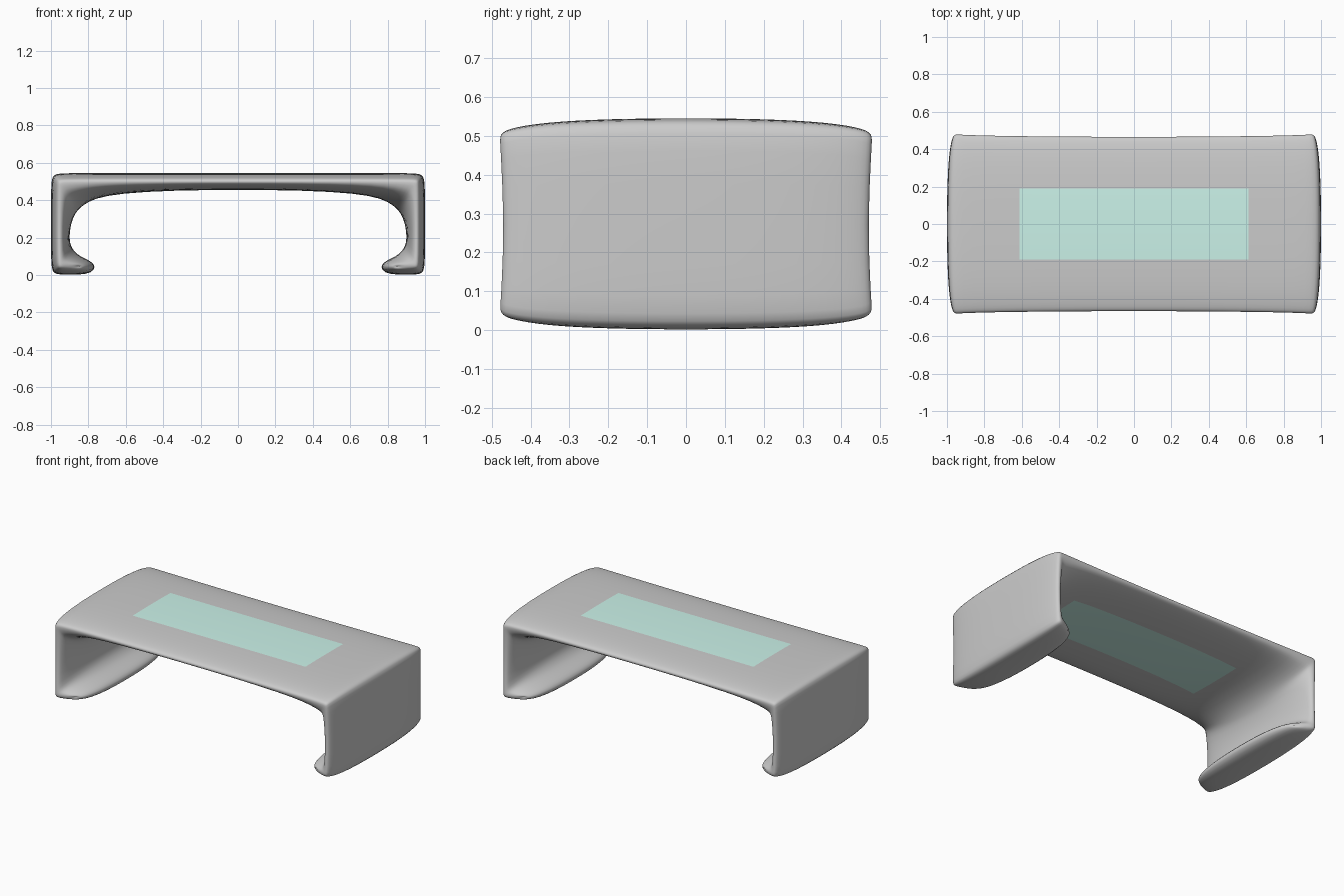
import bpy, bmesh

if "Cube" in bpy.data.objects:
    bpy.data.objects.remove(bpy.data.objects["Cube"])

# Half profile from table centre to foot tip:
# outer (x, z), rim (x, z), inner (x, z), half depth
ROWS = [
    (.00, .545, .00, .500, .00, .456, .468),
    (.35, .545, .35, .500, .35, .453, .469),
    (.63, .545, .63, .500, .63, .437, .472),
    (.80, .545, .80, .499, .77, .410, .475),
    (.93, .545, .91, .498, .83, .372, .479),
    (.972, .541, .948, .497, .85, .352, .481),
    (.992, .528, .953, .490, .865, .335, .481),
    (1.0, .490, .955, .460, .882, .308, .479),
    (1.0, .270, .955, .270, .902, .235, .470),
    (1.0, .060, .955, .090, .900, .170, .478),
    (.992, .018, .953, .055, .885, .140, .481),
    (.972, .005, .945, .048, .868, .120, .480),
    (.93, .001, .92, .046, .850, .105, .470),
    (.84, .002, .88, .046, .812, .085, .450),
    (.785, .011, .865, .046, .780, .070, .430),
    (.760, .042, .855, .046, .760, .042, .420),
]
STEPS = [0, .2, .405, .6, .75, .87, .95, .985, 1]
STATIONS = [-s for s in STEPS[:0:-1]] + STEPS


def puff(s):
    """Lens-shaped thickness falloff across the depth."""
    return max(0, 1 - abs(s) ** 2.5) ** .41


# Mirror the half profile
full = [(-a, b, -c, d, -e, f, h) for a, b, c, d, e, f, h in ROWS[:0:-1]] + ROWS

# Lofted tabletop, legs and feet as one padded shell
bm = bmesh.new()
skins = []
for k in (0, 4):
    skins.append([[bm.verts.new((r[2] + (r[k] - r[2]) * puff(s), s * r[6],
                                 r[3] + (r[k + 1] - r[3]) * puff(s)))
                   for s in STATIONS] for r in full])
for skin in skins:
    for i in range(len(full) - 1):
        for j in range(len(STATIONS) - 1):
            face = bm.faces.new((skin[i][j], skin[i + 1][j],
                                 skin[i + 1][j + 1], skin[i][j + 1]))
            face.smooth = True
            c = face.calc_center_median()
            # Inlaid panel in the middle of the top
            if abs(c.x) < .63 and abs(c.y) < .19 and c.z > .4:
                face.material_index = 1
bmesh.ops.remove_doubles(bm, verts=bm.verts[:], dist=.0005)
bmesh.ops.recalc_face_normals(bm, faces=bm.faces[:])

mesh = bpy.data.meshes.new("coffee_table")
bm.to_mesh(mesh)
bm.free()
table = bpy.data.objects.new("coffee_table", mesh)
bpy.context.collection.objects.link(table)

grey = bpy.data.materials.new("shell_grey")
grey.diffuse_color = (.8, .8, .8, 1)
grey.use_nodes = True
grey.node_tree.nodes["Principled BSDF"].inputs["Base Color"].default_value = grey.diffuse_color
teal = bpy.data.materials.new("panel_teal")
teal.diffuse_color = (.6, .9, .82, 1)
teal.use_nodes = True
teal.node_tree.nodes["Principled BSDF"].inputs["Base Color"].default_value = teal.diffuse_color
mesh.materials.append(grey)
mesh.materials.append(teal)

sub = table.modifiers.new("smooth", 'SUBSURF')
sub.levels = sub.render_levels = 1
